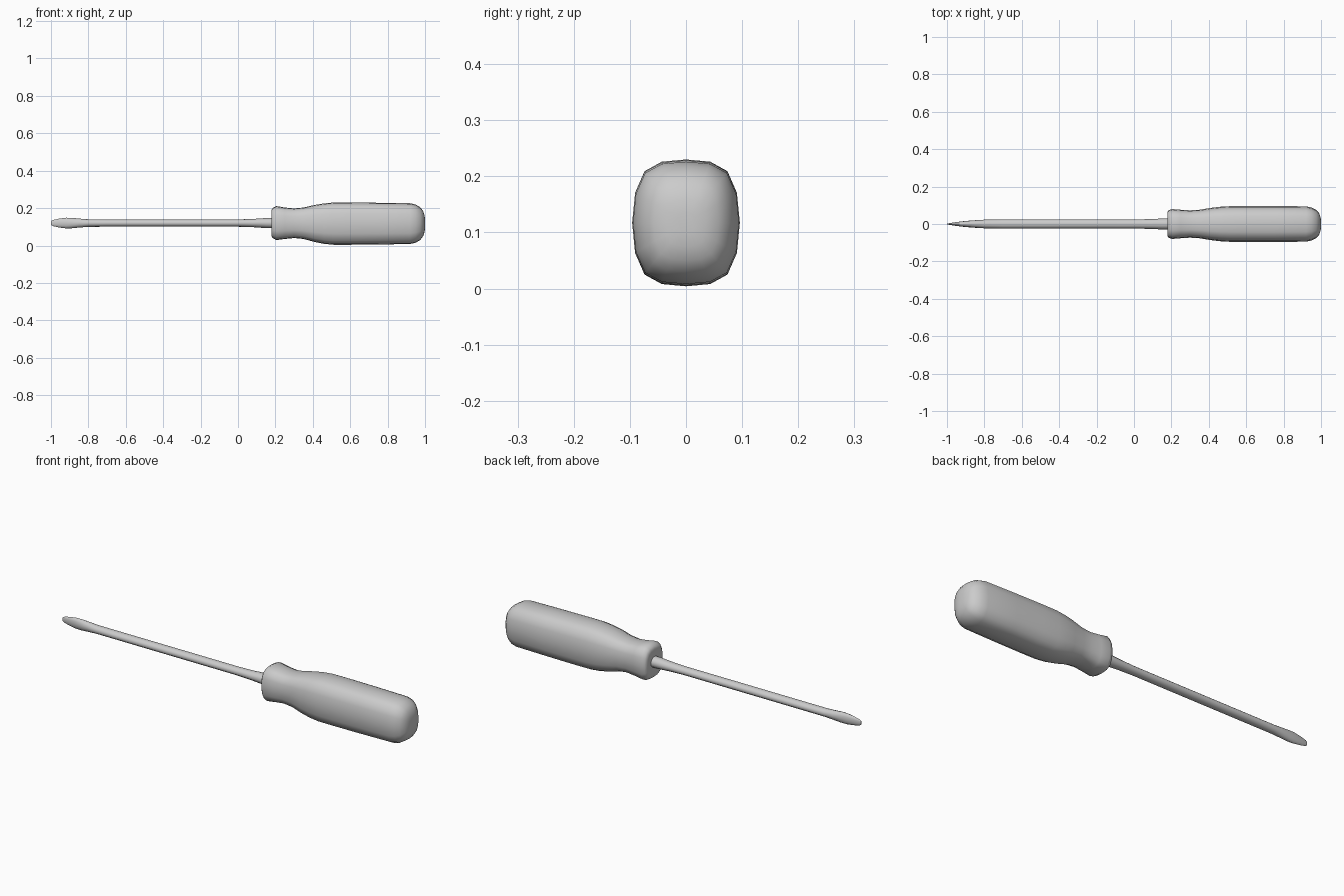
import bpy, bmesh, math

if "Cube" in bpy.data.objects:
    bpy.data.objects.remove(bpy.data.objects["Cube"])

# quarter of the rounded-square section (unit half sizes), 16 sides in total
QUARTER = [(0, 1), (.45, .965), (.77, .815), (.945, .475)]


def squarish():
    pts = []
    for k in range(4):
        for a, b in QUARTER:
            pts.append([(a, b), (b, -a), (-a, -b), (-b, a)][k])
    # keep the side quadrants consistent with the first one
    mirror = [QUARTER[0], *QUARTER[1:], (1, 0)]
    right = mirror + [(a, -b) for a, b in reversed(mirror[:-1])]
    return right + [(-a, b) for a, b in reversed(right[1:-1])]


def circle(n):
    return [(math.sin(2 * math.pi * i / n), math.cos(2 * math.pi * i / n)) for i in range(n)]


def loft(name, section, stations):
    """Skin a section through stations of (x, half_y, half_z, centre_z)."""
    bm = bmesh.new()
    rings = [[bm.verts.new((x, hy * a, cz + hz * b)) for a, b in section]
             for x, hy, hz, cz in stations]
    n = len(section)
    for r, s in zip(rings, rings[1:]):
        for i in range(n):
            bm.faces.new((r[i], r[(i + 1) % n], s[(i + 1) % n], s[i]))
    bm.faces.new(rings[0])
    bm.faces.new(rings[-1])
    bmesh.ops.recalc_face_normals(bm, faces=bm.faces)
    mesh = bpy.data.meshes.new(name)
    bm.to_mesh(mesh)
    bm.free()
    ob = bpy.data.objects.new(name, mesh)
    bpy.context.collection.objects.link(ob)
    bpy.context.view_layer.objects.active = ob
    ob.select_set(True)
    bpy.ops.object.shade_smooth_by_angle(angle=math.radians(60))
    ob.select_set(False)


# grip with flared collar, waist and rounded butt
loft("handle", squarish(), [
    (.180, .045, .050, .120), (.178, .064, .068, .120), (.186, .074, .081, .120),
    (.205, .080, .091, .120), (.250, .076, .084, .119), (.300, .073, .079, .119),
    (.350, .076, .084, .119), (.410, .086, .099, .118), (.460, .092, .108, .117),
    (.510, .095, .113, .117), (.600, .096, .113, .117), (.750, .096, .1115, .117),
    (.920, .0945, .109, .117), (.950, .088, .102, .117), (.975, .075, .087, .117),
    (.990, .058, .067, .117), (.998, .035, .042, .117), (1.0, .015, .018, .117)])

# shaft, flaring into the handle and flattening to the blade tip
loft("shaft_and_blade", circle(12), [
    (-1.0, .002, .010, .120), (-.990, .004, .016, .120), (-.960, .009, .023, .120),
    (-.920, .014, .0285, .120), (-.890, .017, .028, .120), (-.850, .020, .024, .120),
    (-.800, .023, .020, .120), (-.700, .024, .0195, .120), (0, .024, .0195, .120),
    (.080, .026, .022, .120), (.150, .029, .027, .120), (.200, .030, .028, .120)])
